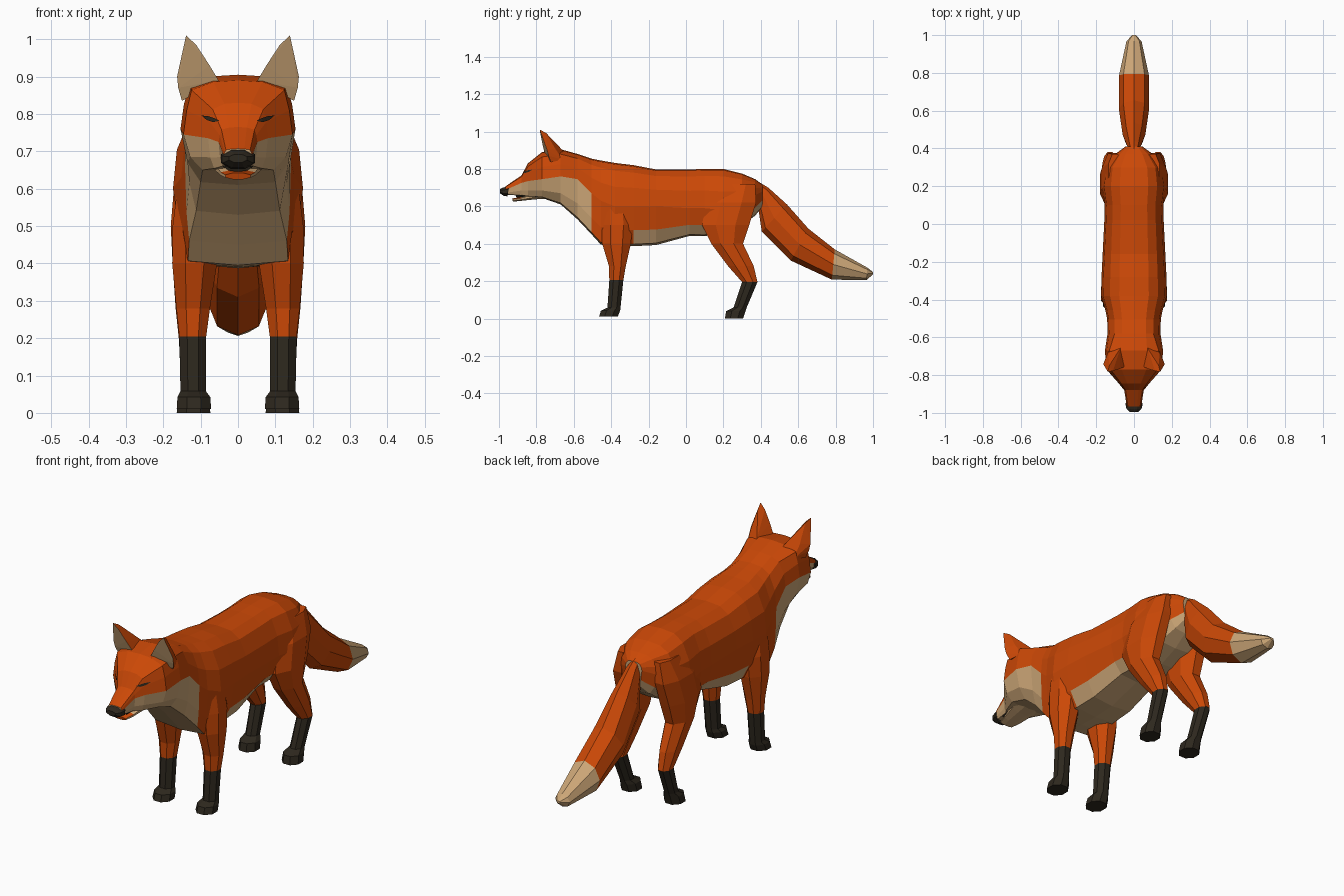
import bpy, bmesh
from math import sin, cos, pi
from mathutils import Vector
from mathutils.bvhtree import BVHTree

cube = bpy.data.objects.get("Cube")
if cube:
    bpy.data.objects.remove(cube, do_unlink=True)


def material(name, rgb):
    m = bpy.data.materials.new(name)
    m.use_nodes = True
    m.diffuse_color = (*rgb, 1)
    bsdf = m.node_tree.nodes["Principled BSDF"]
    bsdf.inputs["Base Color"].default_value = (*rgb, 1)
    bsdf.inputs["Roughness"].default_value = 0.9
    return m


ORANGE, CREAM, BLACK = range(3)
MATS = [material("orange fur", (0.6, 0.065, 0.002)),
        material("cream fur", (0.61, 0.385, 0.185)),
        material("black fur", (0.027, 0.021, 0.013))]


def finish(name, bm):
    """Turn a bmesh into a flat-shaded object."""
    bmesh.ops.recalc_face_normals(bm, faces=bm.faces)
    mesh = bpy.data.meshes.new(name)
    bm.to_mesh(mesh)
    bm.free()
    for m in MATS:
        mesh.materials.append(m)
    obj = bpy.data.objects.new(name, mesh)
    bpy.context.collection.objects.link(obj)
    return obj


def loft(name, rings, rule):
    """Skin closed rings; rule(face centre, strip number) picks the colour."""
    bm = bmesh.new()
    vs = [[bm.verts.new(p) for p in r] for r in rings]
    n = len(vs[0])
    for a, b in zip(vs, vs[1:]):
        for j in range(n):
            k = (j + 1) % n
            f = bm.faces.new((a[j], a[k], b[k], b[j]))
            f.material_index = rule(f.calc_center_median(), min(j, n - 1 - j))
    for cap in (vs[0], vs[-1]):
        f = bm.faces.new(cap)
        f.material_index = rule(f.calc_center_median(), n)
    return finish(name, bm)


def oval(a, b, xc, w, n=8, turn=0.0):
    """Ring spanning two (y, z) points, with half width w around xc."""
    a, b = Vector((0, *a)), Vector((0, *b))
    mid, half = (a + b) / 2, (a - b) / 2
    grow = 1 / cos(turn)
    ring = []
    for i in range(n):
        t = 2 * pi * i / n + turn
        ring.append(mid + half * cos(t) * grow + Vector((xc + w * sin(t) * grow, 0, 0)))
    return ring


def body_ring(y, top, mid, bot, w, flat):
    """Trunk section; flat is how far the underside reaches across the width."""
    up, down = top - mid, mid - bot
    corner = .85 if y < -.6 else .73
    side = [(0, top), (.45 * w, top - .03 * up), (corner * w, top - .18 * up),
            (.94 * w, mid + .45 * up), (w, mid), ((.65 + .35 * flat) * w, bot + .4 * down),
            (flat * w, bot + .05 * down), (0, bot)]
    left = [Vector((x, y, z)) for x, z in side]
    right = [Vector((-x, y, z)) for x, z in reversed(side[1:-1])]
    return left + right


# Muzzle, head, neck and trunk: y, top, widest height, bottom, half width, underside
STATIONS = [
    (-.965, .707, .688, .662, .038, .7), (-.88, .765, .725, .657, .052, .8),
    (-.845, .83, .735, .65, .08, .8), (-.77, .89, .745, .645, .146, .65),
    (-.67, .905, .76, .61, .154, .65), (-.58, .88, .745, .53, .14, .8),
    (-.505, .855, .67, .45, .142, .92), (-.455, .845, .63, .395, .152, .88),
    (-.38, .832, .6, .39, .174, .7),
    (-.28, .82, .6, .387, .172, .65), (-.16, .797, .6, .393, .166, .65),
    (.02, .797, .59, .442, .157, .6), (.1, .8, .59, .44, .155, .6),
    (.2, .8, .58, .46, .168, .6), (.3, .775, .6, .5, .155, .6),
    (.37, .745, .66, .55, .1, .6), (.41, .715, .68, .6, .045, .6)]


def body_colour(c, strip):
    if c.y < -.5:
        first = 4
    elif c.y < -.28:
        first = 6
    else:
        first = 5
    return CREAM if strip >= first else ORANGE


body = loft("head_and_body", [body_ring(*s) for s in STATIONS], body_colour)

# Nose, lower jaw and mouth
loft("nose", [oval((-.995, .692), (-.995, .67), 0, .024, 8, pi / 8),
              oval((-.98, .7), (-.975, .656), 0, .04, 8, pi / 8),
              oval((-.945, .708), (-.955, .653), 0, .046, 8, pi / 8)], lambda c, s: BLACK)
loft("lower_jaw", [oval((-.93, .642), (-.925, .625), 0, .034, 8, pi / 8),
                   oval((-.88, .65), (-.885, .629), 0, .046, 8, pi / 8),
                   oval((-.81, .675), (-.81, .637), 0, .06, 8, pi / 8),
                   oval((-.72, .71), (-.72, .643), 0, .085, 8, pi / 8)],
     lambda c, s: ORANGE if c.z > .64 and abs(c.x) < .03 or c.y < -.92 else CREAM)
loft("mouth_inside", [oval((-.915, .668), (-.905, .645), 0, .036),
                      oval((-.8, .69), (-.8, .65), 0, .05)], lambda c, s: BLACK)

# Tail: top point, bottom point, half width
TAIL = [((.39, .73), (.35, .67), .022), ((.44, .7), (.382, .62), .035),
        ((.54, .61), (.405, .465), .06), ((.655, .48), (.56, .31), .08),
        ((.795, .37), (.78, .208), .079), ((.97, .272), (.965, .206), .04),
        ((1, .248), (1, .236), .01)]
loft("tail", [oval(a, b, 0, w) for a, b, w in TAIL],
     lambda c, s: CREAM if c.y > .79 else ORANGE)

# Legs: height, front y, back y, centre x, half width
FRONT = [(.66, -.45, -.3, .105, .05), (.5, -.452, -.285, .115, .06),
         (.4, -.448, -.295, .116, .06), (.28, -.412, -.322, .12, .045),
         (.205, -.41, -.335, .121, .036), (.058, -.42, -.35, .12, .034),
         (.042, -.455, -.352, .118, .044), (.01, -.465, -.365, .118, .046)]
HIND = [(.72, .2, .37, .1, .035), (.62, .11, .375, .115, .055),
        (.5, .085, .338, .12, .06), (.4, .135, .305, .122, .053),
        (.28, .225, .362, .125, .042), (.195, .3, .382, .127, .031),
        (.06, .255, .325, .122, .03), (.04, .215, .318, .119, .042),
        (0, .208, .305, .119, .045)]
for side, s in (("left", 1), ("right", -1)):
    for part, rows in (("front_leg", FRONT), ("hind_leg", HIND)):
        loft(f"{side}_{part}",
             [oval((f, z), (b, z), s * x, w, 8, pi / 8) for z, f, b, x, w in rows],
             lambda c, strip: BLACK if c.z < .2 else ORANGE)

# Ears: cream front rim points, then orange back points
EAR = [(.139, -.782, 1.01), (.163, -.742, .9), (.16, -.735, .87), (.15, -.722, .835),
       (.052, -.757, .89), (.076, -.767, .93), (.112, -.778, .985),
       (.13, -.748, .992), (.135, -.7, .91), (.07, -.655, .895), (.13, -.66, .85)]
for side, s in (("left", 1), ("right", -1)):
    bm = bmesh.new()
    points = [bm.verts.new((s * x, y, z)) for x, y, z in EAR]
    bmesh.ops.convex_hull(bm, input=points)
    bmesh.ops.recalc_face_normals(bm, faces=bm.faces)
    for f in bm.faces:
        f.material_index = CREAM if f.normal.y < -.55 else ORANGE
    finish(f"{side}_ear", bm)

# Eyes: thin slits laid onto the face
tree = BVHTree.FromPolygons([v.co for v in body.data.vertices],
                            [p.vertices for p in body.data.polygons])
SLIT = [(.05, .782), (.066, .778), (.084, .784), (.098, .796), (.08, .794), (.064, .789)]
for side, s in (("left", 1), ("right", -1)):
    bm = bmesh.new()
    verts = []
    for x, z in SLIT:
        hit = tree.ray_cast(Vector((s * x, -2, z)), Vector((0, 1, 0)))[0]
        y = hit.y if hit else -.83
        verts.append(bm.verts.new((s * x, y - .006, z)))
    for corners in ((0, 1, 5), (1, 2, 4, 5), (2, 3, 4)):
        bm.faces.new([verts[i] for i in corners]).material_index = BLACK
    finish(f"{side}_eye", bm)
